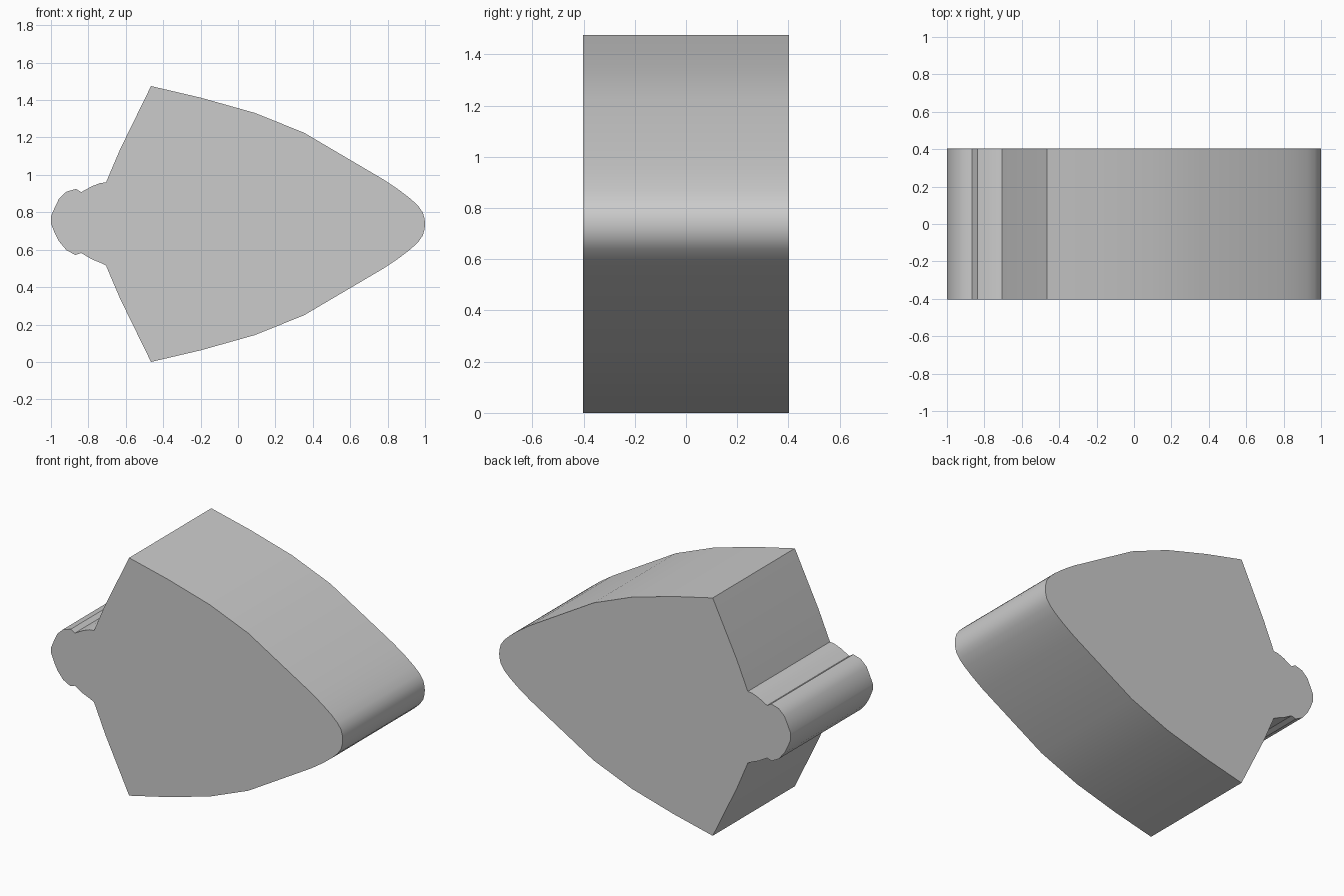
import bpy, bmesh

if "Cube" in bpy.data.objects:
    bpy.data.objects.remove(bpy.data.objects["Cube"])

MID_Z = 0.7375
HALF_DEPTH = 0.4025

# Flank from the nose to the neck, as (x, distance from the mid line)
flank = [(0.998, 0.025), (0.989, 0.06), (0.965, 0.095), (0.925, 0.133),
         (0.864, 0.18), (0.786, 0.233), (0.353, 0.488), (0.09, 0.594),
         (-0.198, 0.675), (-0.465, 0.7375), (-0.63, 0.4), (-0.706, 0.222)]

# Rounded tail knob, as (x, z), from the upper neck round to the lower neck
knob = [(-0.735, 0.957), (-0.78, 0.94), (-0.838, 0.908), (-0.866, 0.925),
        (-0.918, 0.91), (-0.957, 0.873), (-0.98, 0.825), (-1.0, 0.778),
        (-1.0, 0.74), (-0.98, 0.69), (-0.957, 0.645), (-0.918, 0.598),
        (-0.87, 0.572), (-0.838, 0.582), (-0.78, 0.548), (-0.735, 0.53)]

upper = [(x, MID_Z + h) for x, h in flank]
lower = [(x, MID_Z - h) for x, h in reversed(flank)]
outline = [(1.0, MID_Z)] + upper + knob + lower

# Extrude the outline through the depth
bm = bmesh.new()
front = bm.faces.new([bm.verts.new((x, -HALF_DEPTH, z)) for x, z in outline])
extruded = bmesh.ops.extrude_face_region(bm, geom=[front], use_keep_orig=True)
moved = [g for g in extruded["geom"] if isinstance(g, bmesh.types.BMVert)]
bmesh.ops.translate(bm, verts=moved, vec=(0, 2 * HALF_DEPTH, 0))
bmesh.ops.recalc_face_normals(bm, faces=bm.faces)

mesh = bpy.data.meshes.new("arrow_block")
bm.to_mesh(mesh)
bm.free()
block = bpy.data.objects.new("arrow_block", mesh)
bpy.context.collection.objects.link(block)

# Smooth rim with sharp corners
bpy.context.view_layer.objects.active = block
block.select_set(True)
bpy.ops.object.shade_smooth_by_angle(angle=0.6)
